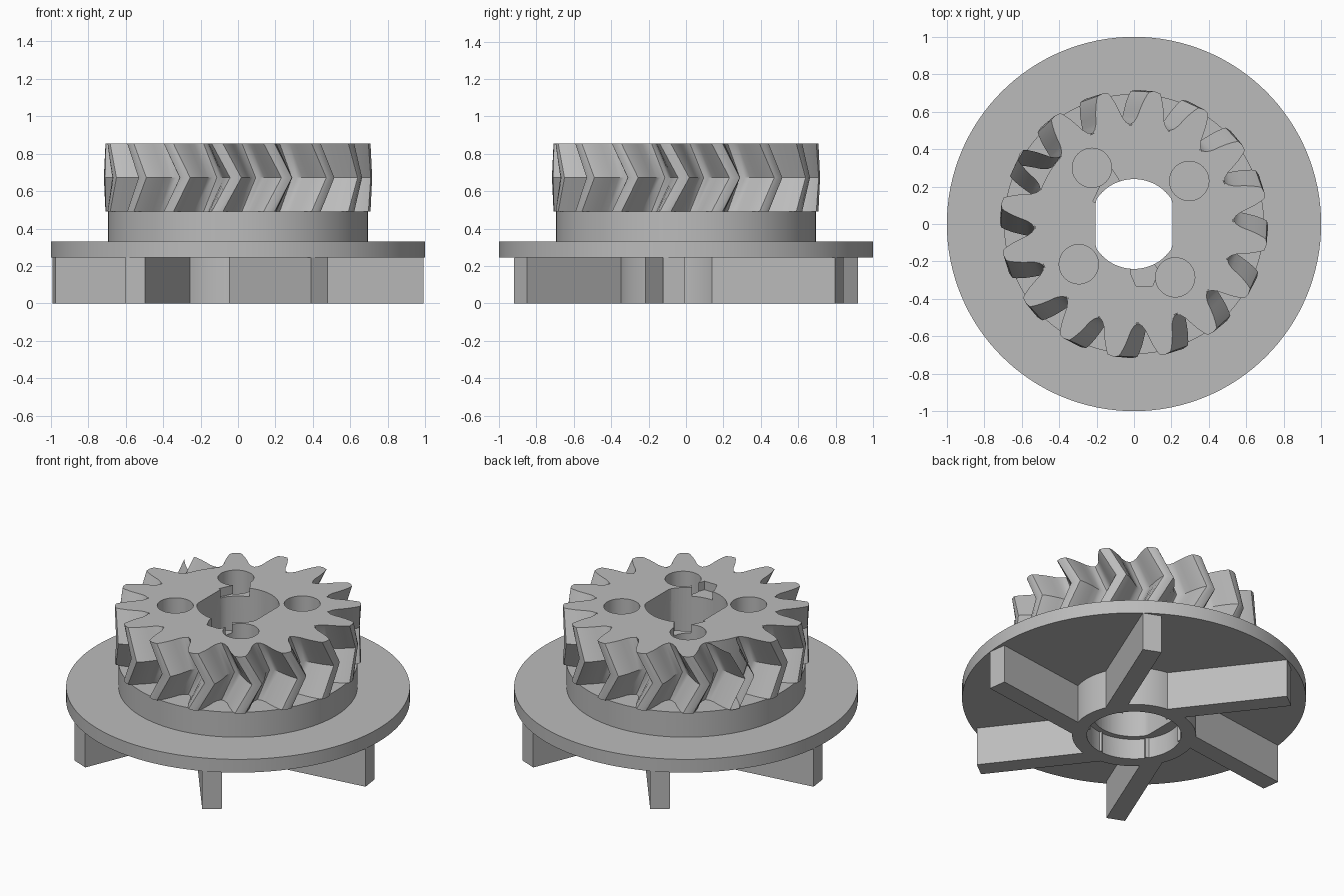
import bpy
import bmesh
from math import sin, cos, pi, radians, sqrt
from mathutils import Matrix, Vector

cube = bpy.data.objects.get("Cube")
if cube:
    bpy.data.objects.remove(cube)

grey = bpy.data.materials.new("plain grey")
grey.use_nodes = True
colour = (0.5, 0.5, 0.5, 1)
grey.diffuse_color = colour
grey.node_tree.nodes["Principled BSDF"].inputs["Base Color"].default_value = colour


def finish(name, bm):
    bmesh.ops.recalc_face_normals(bm, faces=bm.faces)
    mesh = bpy.data.meshes.new(name)
    bm.to_mesh(mesh)
    bm.free()
    mesh.materials.append(grey)
    obj = bpy.data.objects.new(name, mesh)
    bpy.context.collection.objects.link(obj)
    return obj


def activate(obj):
    bpy.ops.object.select_all(action="DESELECT")
    obj.select_set(True)
    bpy.context.view_layer.objects.active = obj


def smooth(obj):
    activate(obj)
    bpy.ops.object.shade_smooth_by_angle(angle=radians(30))


def add_prism(bm, outline, z0, z1):
    face = bm.faces.new([bm.verts.new((x, y, z0)) for x, y in outline])
    top = bmesh.ops.extrude_face_region(bm, geom=[face])["geom"]
    verts = [v for v in top if isinstance(v, bmesh.types.BMVert)]
    bmesh.ops.translate(bm, vec=(0, 0, z1 - z0), verts=verts)


def circle(radius, cx=0, cy=0, n=64):
    return [(cx + radius * cos(2 * pi * i / n), cy + radius * sin(2 * pi * i / n))
            for i in range(n)]


def cut(target, outline, z0, z1):
    bm = bmesh.new()
    add_prism(bm, outline, z0, z1)
    cutter = finish("cutter", bm)
    cutter.hide_render = True
    mod = target.modifiers.new("cut", "BOOLEAN")
    mod.operation = "DIFFERENCE"
    mod.solver = "EXACT"
    mod.object = cutter
    activate(target)
    bpy.ops.object.modifier_apply(modifier=mod.name)
    bpy.data.objects.remove(cutter)


# Turned body: hub, disc, collar and gear core
TOP, MID, BASE = 0.855, 0.672, 0.49
ROOT = 0.53
profile = [(0, 0), (0.36, 0), (0.36, 0.245), (1, 0.245), (1, 0.33),
           (0.695, 0.33), (0.695, BASE), (ROOT, BASE), (ROOT, TOP), (0, TOP)]
bm = bmesh.new()
verts = [bm.verts.new((r, 0, z)) for r, z in profile]
edges = [bm.edges.new(pair) for pair in zip(verts, verts[1:])]
bmesh.ops.spin(bm, geom=verts + edges, cent=(0, 0, 0), axis=(0, 0, 1),
               angle=2 * pi, steps=128)
bmesh.ops.remove_doubles(bm, verts=bm.verts, dist=0.0001)
body = finish("rotor_body", bm)

# Shaft bore with two flats, and its round recess underneath
FLAT = 0.205
cut(body, [(max(-FLAT, min(FLAT, x)), y) for x, y in circle(0.24) if abs(x) < FLAT + 0.012],
    0.05, 1)
cut(body, circle(0.275), -0.1, 0.13)

# Four blind screw holes
for x, y in [(-0.225, 0.3), (0.295, 0.23), (0.22, -0.285), (-0.295, -0.215)]:
    cut(body, circle(0.105, x, y, 48), 0.45, 1)

# Small notches beside the bore
cut(body, [(-0.22, 0.12), (-0.15, 0.1), (-0.06, 0.2), (-0.09, 0.25), (-0.13, 0.31)], 0.8, 1)
cut(body, [(-0.02, -0.2), (-0.02, -0.26), (0.01, -0.33), (0.1, -0.33), (0.13, -0.25),
           (0.1, -0.2)], 0.8, 1)
smooth(body)

# Herringbone teeth: (radius, half width) from root to tip
TEETH, TWIST, PHASE, OPEN_TOOTH = 16, radians(8), radians(-9), 7
flank = [(0.522, 0.104), (0.54, 0.085), (0.57, 0.072), (0.61, 0.064),
         (0.65, 0.054), (0.69, 0.04), (0.71, 0.03)]
outline = [(r, -w) for r, w in flank] + [(0.717, 0)] + [(r, w) for r, w in reversed(flank)]
tip = range(len(flank) - 1, len(flank) + 1)
bm = bmesh.new()
for k in range(TEETH):
    rings = []
    for z, twist in [(BASE, 0), (MID, TWIST), (TOP, 0)]:
        turn = Matrix.Rotation(PHASE + 2 * pi * k / TEETH + twist, 3, "Z")
        rings.append([bm.verts.new(turn @ Vector((x, y, z))) for x, y in outline])
    is_open = k == OPEN_TOOTH
    for low, high in zip(rings, rings[1:]):
        for i in range(len(outline) - 1):
            if not (is_open and i in tip):
                bm.faces.new((low[i], low[i + 1], high[i + 1], high[i]))
    bm.faces.new(rings[0][::-1])
    if not is_open:
        bm.faces.new(rings[2])
smooth(finish("gear_teeth", bm))

# Six swept vanes under the disc
start, end = Vector((0.435, -0.885)), Vector((-0.02, -0.296))
along = (end - start).normalized()
side = Vector((-along.y, along.x)) * 0.057
corners = [start + side, start - side, end - side, end + side]
bm = bmesh.new()
for k in range(6):
    turn = Matrix.Rotation(k * pi / 3, 2)
    add_prism(bm, [turn @ c for c in corners], 0, 0.245)
finish("vanes", bm)
